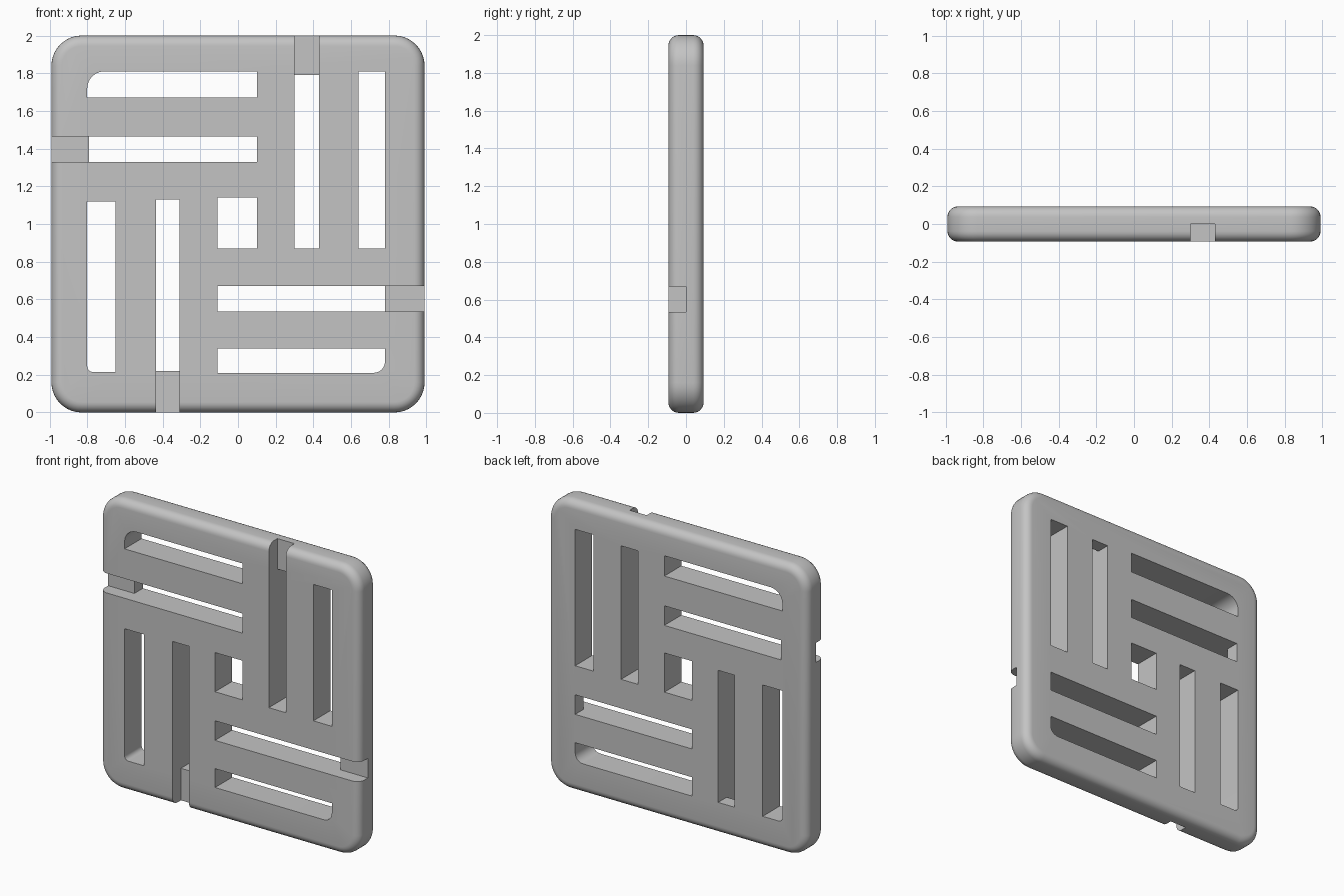
import bpy, bmesh
from mathutils import Matrix, Vector

old = bpy.data.objects.get("Cube")
if old:
    bpy.data.objects.remove(old)

grey = bpy.data.materials.new("light grey")
grey.use_nodes = True
colour = (0.55, 0.55, 0.55, 1)
grey.diffuse_color = colour
grey.node_tree.nodes["Principled BSDF"].inputs["Base Color"].default_value = colour


def box(bm, x0, x1, z0, z1, y0, y1):
    size = Vector((x1 - x0, y1 - y0, z1 - z0))
    mid = Vector((x0 + x1, y0 + y1, z0 + z1)) / 2
    bmesh.ops.create_cube(bm, size=1, matrix=Matrix.LocRotScale(mid, None, size))


def along_y(e):
    return abs((e.verts[0].co - e.verts[1].co).normalized().y) > 0.9


def finish(name, bm):
    mesh = bpy.data.meshes.new(name)
    bmesh.ops.recalc_face_normals(bm, faces=bm.faces)
    bm.to_mesh(mesh)
    bm.free()
    mesh.materials.append(grey)
    obj = bpy.data.objects.new(name, mesh)
    bpy.context.collection.objects.link(obj)
    return obj


# Square plate: round the corners, then round both rims
bm = bmesh.new()
box(bm, -0.99, 0.99, 0, 2, -0.093, 0.093)
bmesh.ops.bevel(bm, geom=[e for e in bm.edges if along_y(e)], offset=0.16,
                segments=10, profile=0.5, affect='EDGES')
rim = [e for e in bm.edges if not along_y(e)]
bmesh.ops.bevel(bm, geom=rim, offset=0.055, segments=6, profile=0.5, affect='EDGES')
plate = finish("slotted_plate", bm)

# Through slots: x0, x1, z0, z1, rounded corner (side signs), radius
slots = [
    (-0.8, 0.1, 1.67, 1.81, (-1, 1), 0.09),
    (-0.79, 0.1, 1.33, 1.465, None, 0),
    (0.3, 0.43, 0.87, 1.79, None, 0),
    (0.64, 0.78, 0.87, 1.81, None, 0),
    (-0.8, -0.65, 0.215, 1.12, (-1, -1), 0.03),
    (-0.435, -0.31, 0.22, 1.13, None, 0),
    (-0.11, 0.1, 0.87, 1.14, None, 0),
    (-0.11, 0.78, 0.535, 0.67, None, 0),
    (-0.11, 0.78, 0.21, 0.34, (1, -1), 0.06),
]
# Half-depth notches that carry four slots out through the rim
notches = [
    (-1.1, -0.7, 1.33, 1.465),
    (0.7, 1.1, 0.535, 0.67),
    (0.3, 0.43, 1.7, 2.1),
    (-0.435, -0.31, -0.1, 0.3),
]

cutters = []
for x0, x1, z0, z1, corner, radius in slots:
    bm = bmesh.new()
    box(bm, x0, x1, z0, z1, -0.2, 0.2)
    if corner:
        mid = Vector(((x0 + x1) / 2, 0, (z0 + z1) / 2))
        picked = [e for e in bm.edges if along_y(e)
                  and (e.verts[0].co - mid).x * corner[0] > 0
                  and (e.verts[0].co - mid).z * corner[1] > 0]
        bmesh.ops.bevel(bm, geom=picked, offset=radius, segments=6, profile=0.5, affect='EDGES')
    cutters.append(finish("slot_cutter", bm))
for rect in notches:
    bm = bmesh.new()
    box(bm, *rect, -0.2, 0)
    cutters.append(finish("notch_cutter", bm))

# Cut everything, then bake the result and drop the cutters
for cutter in cutters:
    mod = plate.modifiers.new("cut", 'BOOLEAN')
    mod.operation = 'DIFFERENCE'
    mod.solver = 'EXACT'
    mod.object = cutter
bpy.context.view_layer.update()
depsgraph = bpy.context.evaluated_depsgraph_get()
cut_mesh = bpy.data.meshes.new_from_object(plate.evaluated_get(depsgraph))
plate.modifiers.clear()
plate.data = cut_mesh
for cutter in cutters:
    bpy.data.objects.remove(cutter)

# Smooth rounding with sharp slot edges
bpy.ops.object.select_all(action='DESELECT')
plate.select_set(True)
bpy.context.view_layer.objects.active = plate
bpy.ops.object.shade_smooth_by_angle(angle=0.6)
